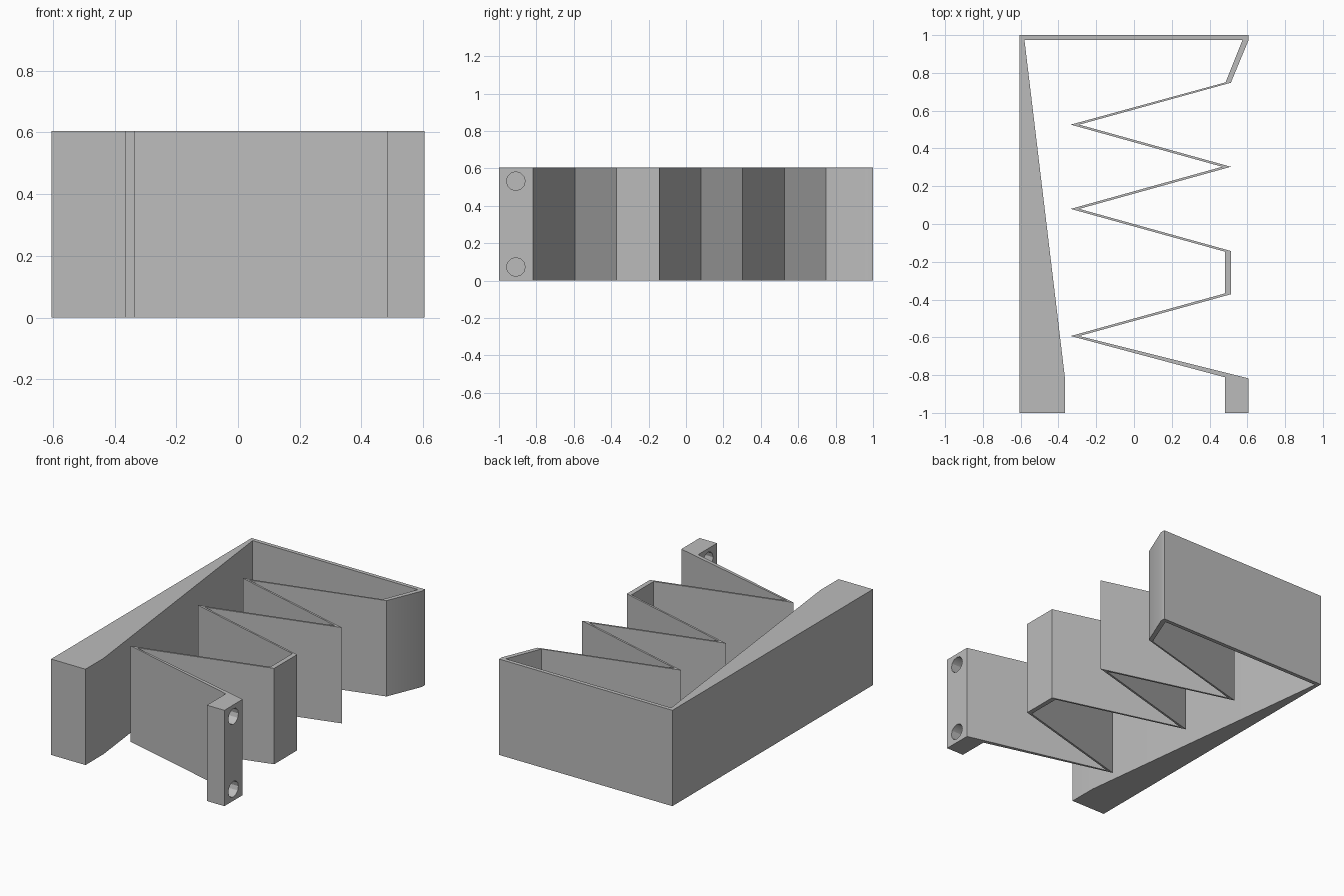
import bpy, bmesh, math
from mathutils import Matrix

cube = bpy.data.objects.get("Cube")
if cube:
    bpy.data.objects.remove(cube, do_unlink=True)

HEIGHT = 0.605

grey = bpy.data.materials.new("light grey")
colour = (0.5, 0.5, 0.5, 1)
grey.diffuse_color = colour
grey.use_nodes = True
grey.node_tree.nodes["Principled BSDF"].inputs["Base Color"].default_value = colour


def make_object(name, bm):
    bmesh.ops.recalc_face_normals(bm, faces=bm.faces)
    mesh = bpy.data.meshes.new(name)
    bm.to_mesh(mesh)
    bm.free()
    mesh.materials.append(grey)
    obj = bpy.data.objects.new(name, mesh)
    bpy.context.collection.objects.link(obj)
    return obj


# Tapered bar and back wall
frame = [(-0.605, 1), (-0.605, -1), (-0.365, -1), (-0.365, -0.82),
         (-0.58, 0.975), (0.575, 0.975)]
# Left side of the folded spring, down to the mounting block
left_side = [(0.485, 0.75), (-0.335, 0.526), (0.467, 0.303), (-0.335, 0.08),
             (0.483, -0.147), (0.483, -0.367), (-0.335, -0.593),
             (0.483, -0.812), (0.483, -1)]
# Mounting block and right side of the spring, back up to the wall
right_side = [(0.605, -1), (0.605, -0.817), (-0.29, -0.593), (0.513, -0.372),
              (0.513, -0.143), (-0.29, 0.08), (0.513, 0.303), (-0.29, 0.526),
              (0.513, 0.748), (0.605, 0.97), (0.605, 1)]

# One extruded profile
bm = bmesh.new()
base = bm.faces.new([bm.verts.new((x, y, 0)) for x, y in frame + left_side + right_side])
top = bmesh.ops.extrude_face_region(bm, geom=[base])["geom"]
bmesh.ops.translate(bm, vec=(0, 0, HEIGHT),
                    verts=[v for v in top if isinstance(v, bmesh.types.BMVert)])
bracket = make_object("folded_spring_bracket", bm)

# Screw holes through the mounting block
bm = bmesh.new()
for z in (0.073, HEIGHT - 0.073):
    bmesh.ops.create_cone(
        bm, cap_ends=True, segments=12, radius1=0.05, radius2=0.05, depth=0.2,
        matrix=Matrix.Translation((0.545, -0.91, z)) @ Matrix.Rotation(math.pi / 2, 4, "Y"))
cutter = make_object("screw_hole_cutter", bm)
cutter.hide_render = True

holes = bracket.modifiers.new("screw holes", "BOOLEAN")
holes.operation = "DIFFERENCE"
holes.solver = "EXACT"
holes.object = cutter

bpy.ops.object.select_all(action="DESELECT")
bpy.context.view_layer.objects.active = bracket
bracket.select_set(True)
bpy.ops.object.modifier_apply(modifier=holes.name)
bpy.data.objects.remove(cutter, do_unlink=True)
bpy.ops.object.shade_smooth_by_angle(angle=math.radians(30))
